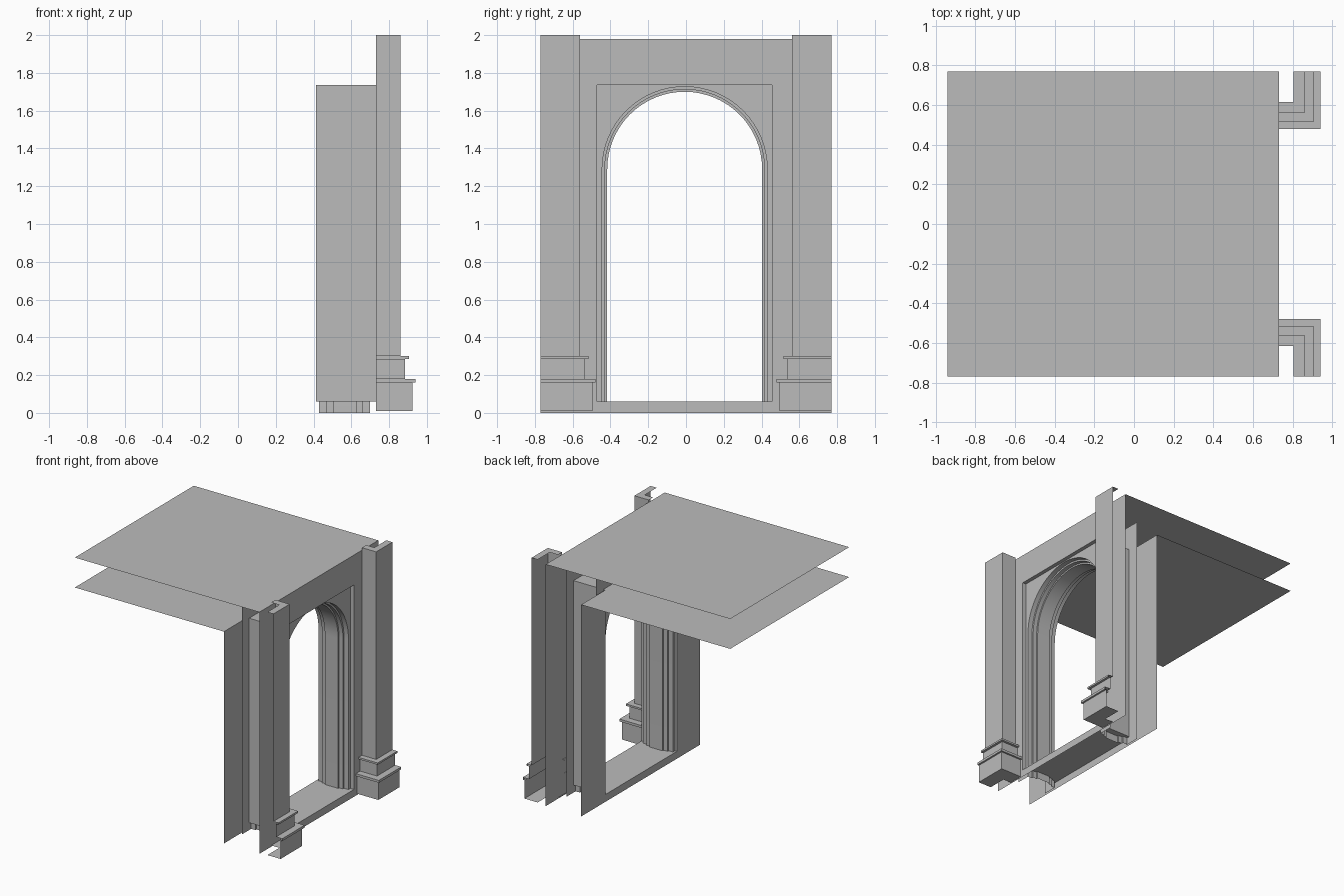
import bpy, bmesh, math

cube = bpy.data.objects.get("Cube")
if cube:
    bpy.data.objects.remove(cube, do_unlink=True)

# One plain grey for everything
grey = bpy.data.materials.new("plain_grey")
grey.use_nodes = True
COLOUR = (0.5, 0.5, 0.5, 1)
grey.diffuse_color = COLOUR
grey.node_tree.nodes["Principled BSDF"].inputs["Base Color"].default_value = COLOUR

HALF = 0.77                         # half width of the walls
YC = -0.007                         # centre of the doorway
Y0, Y1 = -0.47, 0.455               # sides of the square opening
SILL, HEAD, CEIL = 0.06, 1.735, 1.98
BACK, FRONT = 0.412, 0.732          # wall planes
SPRING, STEPS = 1.29, 32            # arch springing height and segments


def make(name, quads, smooth=False):
    """Object from a list of quads, each given by its corner points."""
    bm = bmesh.new()
    for quad in quads:
        bm.faces.new([bm.verts.new(p) for p in quad])
    bmesh.ops.remove_doubles(bm, verts=bm.verts, dist=1e-5)
    mesh = bpy.data.meshes.new(name)
    bm.to_mesh(mesh)
    bm.free()
    mesh.materials.append(grey)
    ob = bpy.data.objects.new(name, mesh)
    bpy.context.collection.objects.link(ob)
    if smooth:
        bpy.ops.object.select_all(action='DESELECT')
        ob.select_set(True)
        bpy.context.view_layer.objects.active = ob
        bpy.ops.object.shade_smooth_by_angle(angle=math.radians(30))
    return ob


def sheet_x(x, y0, y1, z0, z1, face=1):
    """Upright sheet at x, facing +x or -x."""
    q = [(x, y0, z0), (x, y1, z0), (x, y1, z1), (x, y0, z1)]
    return q if face > 0 else q[::-1]


def sheet_z(z, x0, x1, y0, y1, up=True):
    """Level sheet at z."""
    q = [(x0, y0, z), (x1, y0, z), (x1, y1, z), (x0, y1, z)]
    return q if up else q[::-1]


def loft(rows):
    """Quads between neighbouring rows of points."""
    return [(a[i], a[i + 1], b[i + 1], b[i])
            for a, b in zip(rows, rows[1:]) for i in range(len(a) - 1)]


def wall(name, x, top, face):
    """Wall with a square opening."""
    make(name, [sheet_x(x, -HALF, Y0, 0, top, face),
                sheet_x(x, Y1, HALF, 0, top, face),
                sheet_x(x, Y0, Y1, 0, SILL, face),
                sheet_x(x, Y0, Y1, HEAD, top, face)])


def arch_path(r):
    """Points (y, z) up one jamb, round the arch and down the other."""
    arc = [(YC - r * math.cos(math.pi * i / STEPS),
            SPRING + r * math.sin(math.pi * i / STEPS)) for i in range(STEPS + 1)]
    return [(YC - r, 0)] + arc + [(YC + r, 0)]


def arch_panel(name, x, r, half, top, face):
    """Flat panel with an arched opening."""
    quads = [sheet_x(x, YC - half, YC - r, 0, top, face),
             sheet_x(x, YC + r, YC + half, 0, top, face)]
    arc = arch_path(r)[1:-1]
    for (ya, za), (yb, zb) in zip(arc, arc[1:]):
        q = [(x, ya, za), (x, yb, zb), (x, yb, top), (x, ya, top)]
        quads.append(q if face > 0 else q[::-1])
    make(name, quads)


# Ceilings and walls
make("upper_ceiling", [sheet_z(CEIL, -0.94, FRONT, -HALF, HALF)])
make("lower_ceiling", [sheet_z(HEAD, -0.94, BACK, -HALF, HALF)])
wall("front_wall", FRONT, CEIL, 1)
wall("back_wall", BACK, HEAD, -1)

# Square lining of the opening, with its sill
make("opening_lining", loft([
    [(x, Y0, SILL), (x, Y0, HEAD), (x, Y1, HEAD), (x, Y1, SILL), (x, Y0, SILL)]
    for x in (BACK, FRONT)]))

# Arched panels and the stepped moulding between them
arch_panel("front_arch_panel", 0.70, 0.437, 0.555, 1.94, 1)
arch_panel("back_arch_panel", 0.43, 0.437, 0.555, 1.94, -1)
half_profile = [(0.437, 0.70), (0.437, 0.66), (0.423, 0.66),
                (0.423, 0.625), (0.41, 0.625)]
profile = half_profile + [(r, 1.13 - x) for r, x in reversed(half_profile)]
make("arch_moulding",
     loft([[(x, y, z) for y, z in arch_path(r)] for r, x in profile]), smooth=True)

# Corner pilasters: a stepped profile (offset, height) run round the corner
pilaster = [(-0.055, 2.0), (0, 2.0), (0, 0.30), (0.045, 0.30), (0.045, 0.285),
            (0.025, 0.285), (0.025, 0.18), (0.08, 0.18), (0.08, 0.16),
            (0.065, 0.16), (0.065, 0.01), (-0.055, 0.01)]
for side, name in ((1, "left_pilaster"), (-1, "right_pilaster")):
    quads = loft([[(0.73, side * (0.56 - o), z),
                   (0.86 + o, side * (0.56 - o), z),
                   (0.86 + o, side * HALF, z)] for o, z in pilaster])
    make(name, [q[::-1] for q in quads] if side > 0 else quads)
